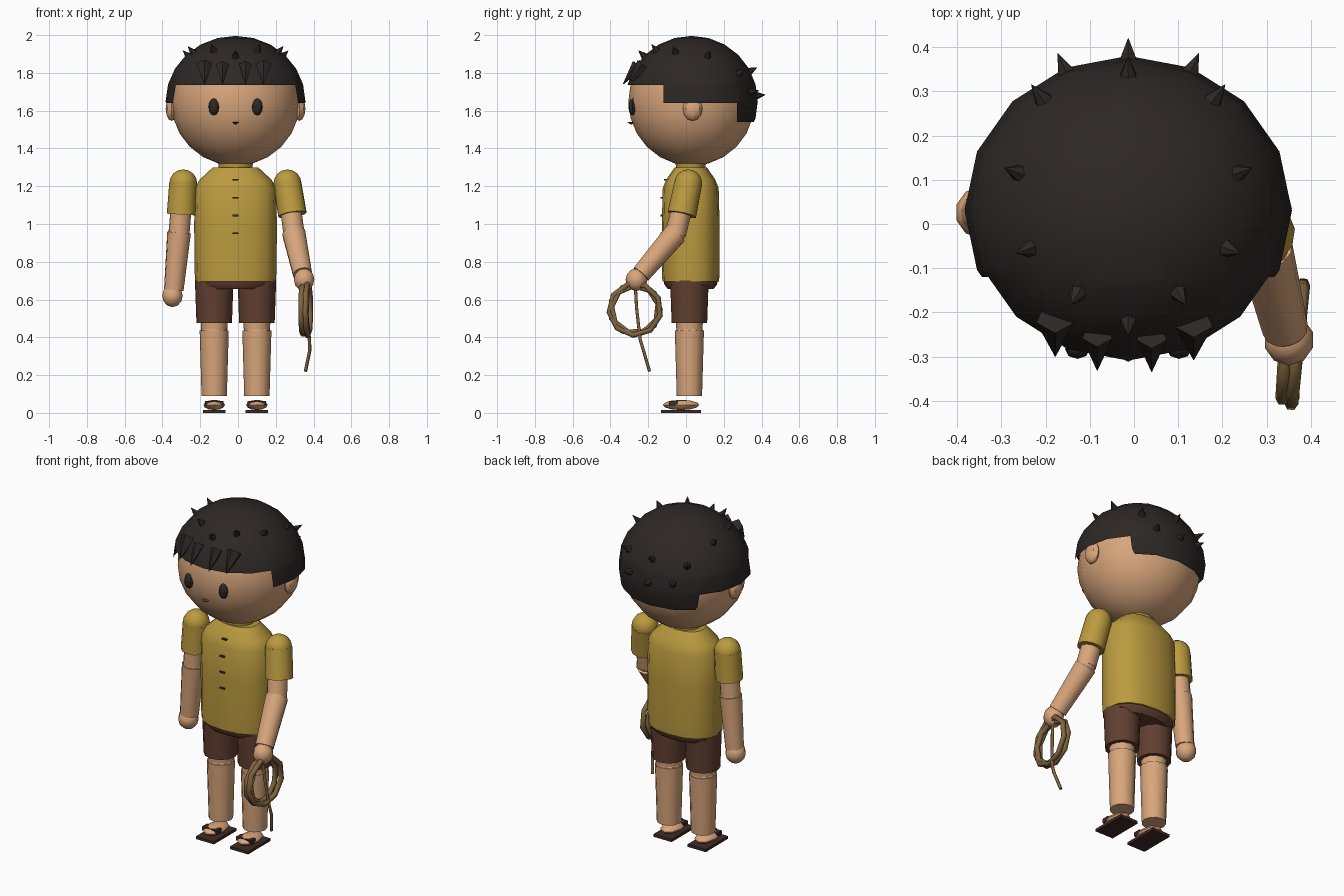
import bpy, bmesh, math
from mathutils import Vector, Matrix

if "Cube" in bpy.data.objects:
    bpy.data.objects.remove(bpy.data.objects["Cube"])

CX, CY = -0.013, 0.025   # body axis


def material(name, r, g, b):
    m = bpy.data.materials.new(name)
    m.diffuse_color = (r, g, b, 1)
    m.use_nodes = True
    m.node_tree.nodes["Principled BSDF"].inputs["Base Color"].default_value = m.diffuse_color
    return m


SKIN = material("skin", .69, .38, .20)
HAIR = material("hair", .026, .021, .019)
SHIRT = material("shirt", .50, .33, .05)
SHORTS = material("shorts", .12, .05, .03)
SOLE = material("sole", .05, .025, .02)
ROPE = material("rope", .22, .13, .05)


def finish(bm, name, mat, smooth=True):
    bmesh.ops.recalc_face_normals(bm, faces=bm.faces[:])
    me = bpy.data.meshes.new(name)
    bm.to_mesh(me)
    bm.free()
    me.materials.append(mat)
    ob = bpy.data.objects.new(name, me)
    bpy.context.collection.objects.link(ob)
    if smooth:
        bpy.ops.object.select_all(action='DESELECT')
        ob.select_set(True)
        bpy.context.view_layer.objects.active = ob
        bpy.ops.object.shade_smooth_by_angle(angle=math.radians(40))
    return ob


def ball_bm(c, r, seg=16, rings=10):
    bm = bmesh.new()
    mtx = Matrix.Translation(c) @ Matrix.Diagonal((*r, 1))
    bmesh.ops.create_uvsphere(bm, u_segments=seg, v_segments=rings, radius=1, matrix=mtx)
    return bm


def ball(name, c, r, mat, seg=10, rings=6):
    return finish(ball_bm(c, r, seg, rings), name, mat)


def limb_into(bm, a, b, r0, r1, seg=12):
    a, b = Vector(a), Vector(b)
    d = b - a
    mtx = Matrix.Translation((a + b) / 2) @ d.to_track_quat('Z', 'Y').to_matrix().to_4x4()
    bmesh.ops.create_cone(bm, cap_ends=True, segments=seg, radius1=r0, radius2=r1,
                          depth=d.length, matrix=mtx)


def limb(name, a, b, r0, r1, mat, seg=12):
    bm = bmesh.new()
    limb_into(bm, a, b, r0, r1, seg)
    return finish(bm, name, mat)


def box(name, c, size, mat):
    bm = bmesh.new()
    bmesh.ops.create_cube(bm, size=1, matrix=Matrix.Translation(c) @ Matrix.Diagonal((*size, 1)))
    return finish(bm, name, mat, False)


def loft(name, rings, mat, seg=16, power=0.85):
    """Stack of rounded ovals: (z, half width, half depth)."""
    bm = bmesh.new()
    rows = []
    for z, rx, ry in rings:
        row = []
        for i in range(seg):
            t = 2 * math.pi * i / seg
            c, s = math.cos(t), math.sin(t)
            row.append(bm.verts.new((CX + rx * math.copysign(abs(c) ** power, c),
                                     CY + ry * math.copysign(abs(s) ** power, s), z)))
        rows.append(row)
    for p, q in zip(rows, rows[1:]):
        for i in range(seg):
            j = (i + 1) % seg
            bm.faces.new((p[i], p[j], q[j], q[i]))
    bm.faces.new(rows[0])
    bm.faces.new(rows[-1])
    return finish(bm, name, mat)


# Head, ears and face
HZ = 1.65
ball("head", (CX, 0.03, HZ), (.342, .335, .342), SKIN, 16, 12)
for s, side in ((-1, "left"), (1, "right")):
    ball(side + "_ear", (CX + s * .338, .035, 1.61), (.032, .052, .064), SKIN, 8, 6)
    ball(side + "_eye", (CX + s * .115, -.283, 1.62), (.028, .022, .045), HAIR, 8, 6)
limb("mouth", (CX, -.29, 1.54), (CX, -.29, 1.528), .022, .004, SHORTS, 6)

# Hair cap with a hairline that steps down from front to back
HC, HR = Vector((CX, .03, HZ)), Vector((.37, .35, .346))
bm = ball_bm(HC, HR, 16, 12)
STEPS = ((-.12, 1.735), (.27, 1.64), (9, 1.54))
for y, z in STEPS:
    for co, no in (((0, y, 0), (0, 1, 0)), ((0, 0, z), (0, 0, 1))):
        bmesh.ops.bisect_plane(bm, geom=bm.verts[:] + bm.edges[:] + bm.faces[:],
                               plane_co=co, plane_no=no)


def below_hairline(f):
    c = f.calc_center_median()
    return c.z < next(z for y, z in STEPS if c.y < y)


bmesh.ops.delete(bm, geom=[f for f in bm.faces if below_hairline(f)], context='FACES')
finish(bm, "hair_cap", HAIR)


def hair_y(x, z, front=True):
    k = 1 - ((x - HC.x) / HR.x) ** 2 - ((z - HC.z) / HR.z) ** 2
    return HC.y + (-1 if front else 1) * HR.y * math.sqrt(max(k, 0))


# Small spikes standing on the hair: (azimuth from back, height)
bm = bmesh.new()
SPIKES = [(0, 1.68), (0, 1.81)]
for s in (-1, 1):
    SPIKES += [(s * 23, 1.70), (s * 36, 1.80), (s * 70, 1.89), (s * 112, 1.91), (s * 150, 1.92)]
SPIKES.append((180, 1.89))
for az, z in SPIKES:
    k = math.sqrt(1 - ((z - HZ) / HR.z) ** 2)
    a = math.radians(az)
    p = Vector((HC.x + HR.x * k * math.sin(a), HC.y + HR.y * k * math.cos(a), z))
    n = (p - HC).normalized()
    limb_into(bm, p - n * .015, p + n * .042, .025, .0005, 6)
finish(bm, "hair_spikes", HAIR, False)

# Fringe locks pointing down over the forehead
bm = bmesh.new()
for x, r in ((-.178, .045), (-.083, .036), (.04, .036), (.135, .045)):
    limb_into(bm, (x, hair_y(x, 1.84) + .005, 1.84), (x, hair_y(x, 1.735) - .028, 1.74), r, .001, 5)
finish(bm, "hair_fringe", HAIR, False)

# Shirt, collar and buttons
loft("shirt", [(.695, .213, .150), (.75, .217, .153), (1.0, .219, .153), (1.19, .215, .148),
               (1.235, .19, .13), (1.30, .12, .085)], SHIRT)
loft("collar", [(1.27, .085, .075), (1.32, .092, .08)], SHIRT, 12, 1)
for z in (1.235, 1.14, 1.045, .95):
    y = CY - (.135 if z > 1.2 else .155)
    box("button", (CX, y, z), (.03, .012, .008), SOLE)

# Shorts
loft("shorts_seat", [(.655, .17, .12), (.68, .20, .14), (.73, .205, .143)], SHORTS)

# Legs and sandals, mirrored about the body axis
for s, side in ((-1, "left"), (1, "right")):
    x, y = CX + s * .113, .018
    limb(side + "_shorts_leg", (x, y, .475), (x, y, .70), .094, .102, SHORTS)
    limb(side + "_thigh", (x, y, .42), (x, y, .56), .068, .076, SKIN)
    ball(side + "_knee", (x, y, .43), (.074, .074, .05), SKIN)
    limb(side + "_shin", (x, y, .09), (x, y, .435), .067, .077, SKIN)
    ball(side + "_foot", (x, -.026, .042), (.057, .097, .027), SKIN, 8, 6)
    box(side + "_sandal_sole", (x, -.027, .008), (.12, .212, .016), SOLE)
    box(side + "_sandal_strap", (x, -.068, .05), (.098, .045, .024), SOLE)

# Arms: shoulder, sleeve end, elbow, wrist, hand
ARMS = {"left": ((-.29, .02, 1.215), (-.30, .02, 1.05), (-.312, .022, .955),
                 (-.34, .025, .65), (-.347, .026, .62)),
        "right": ((.262, .012, 1.215), (.288, -.022, 1.05), (.296, -.055, .95),
                  (.342, -.238, .735), (.35, -.262, .705))}
for side, (sh, sl, el, wr, ha) in ARMS.items():
    ball(side + "_shoulder", sh, (.074, .074, .074), SHIRT, 12, 8)
    limb(side + "_sleeve", sh, sl, .074, .077, SHIRT)
    limb(side + "_upper_arm", sh, el, .055, .056, SKIN)
    ball(side + "_elbow", el, (.058, .058, .045), SKIN)
    limb(side + "_forearm", el, wr, .063, .052, SKIN)
    ball(side + "_hand", ha, (.057, .058, .06), SKIN)


# Coiled rope in the right hand with a loose tail
def rope(name, pts, r, closed):
    cu = bpy.data.curves.new(name, 'CURVE')
    cu.dimensions, cu.bevel_depth, cu.bevel_resolution, cu.use_fill_caps = '3D', r, 1, True
    sp = cu.splines.new('POLY')
    sp.points.add(len(pts) - 1)
    for p, q in zip(sp.points, pts):
        p.co = (*q, 1)
    sp.use_cyclic_u = closed
    cu.materials.append(ROPE)
    bpy.context.collection.objects.link(bpy.data.objects.new(name, cu))


for k, (dx, rad, tilt) in enumerate(((-.012, .133, .06), (.0, .125, -.03), (.014, .137, .1))):
    pts = []
    for i in range(9):
        t = 2 * math.pi * i / 9 + k * .23
        pts.append((.355 + dx + tilt * rad * math.cos(t), -.27 + rad * math.cos(t),
                    .548 + rad * math.sin(t)))
    rope("rope_coil", pts, .016, True)
rope("rope_tail", [(.352, -.268, .67), (.36, -.262, .56), (.378, -.243, .39),
                   (.38, -.225, .33), (.357, -.193, .22)], .009, False)
